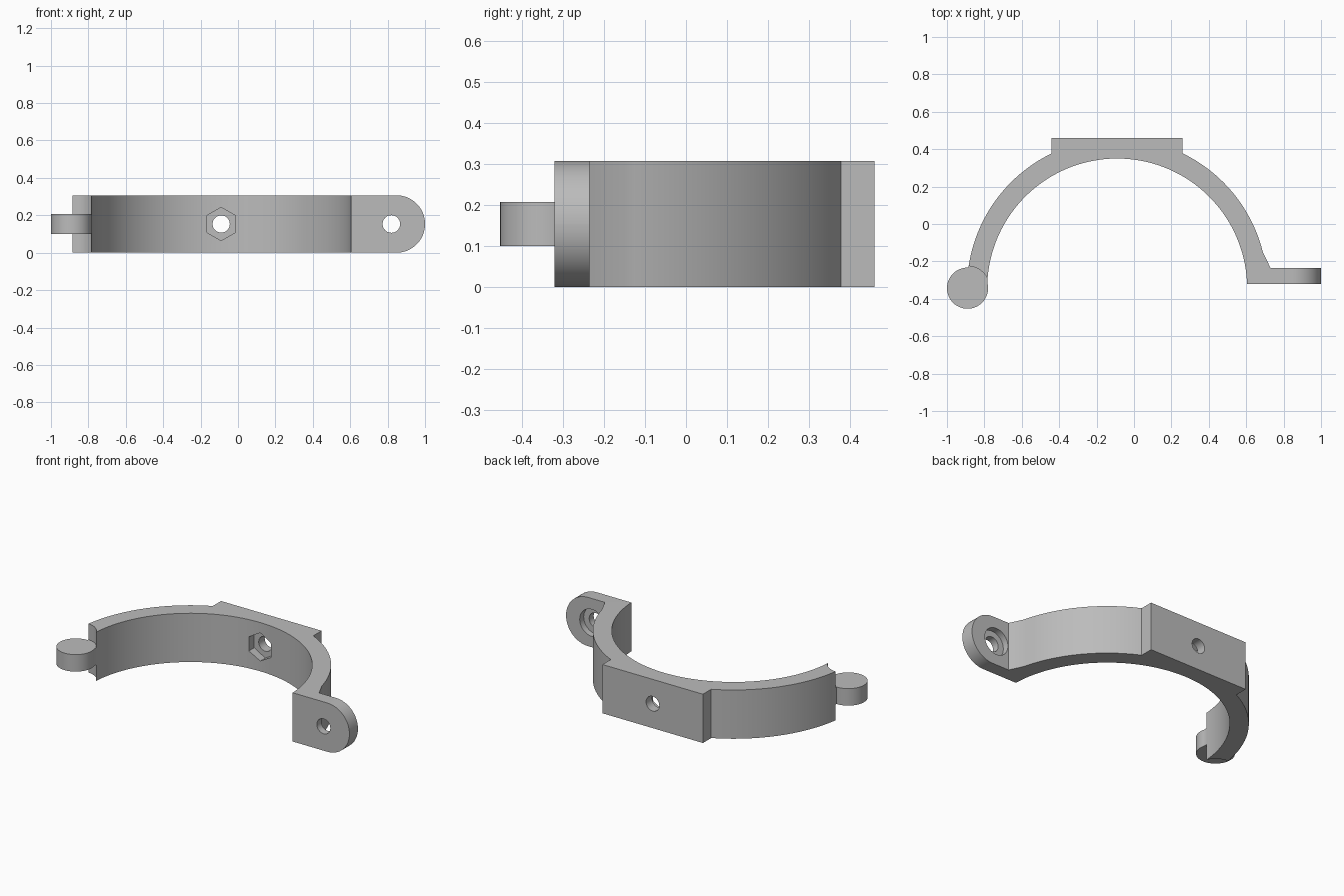
import bpy, bmesh
from math import cos, sin, acos, asin, pi
from mathutils import Matrix, Vector

if "Cube" in bpy.data.objects:
    bpy.data.objects.remove(bpy.data.objects["Cube"], do_unlink=True)

# Main dimensions
CX, CY = -0.09, -0.345
R_IN, R_OUT = 0.695, 0.803
H = 0.307
MID = H / 2
PAD_HALF, PAD_Y = 0.35, 0.46
EAR_FRONT, EAR_BACK = -0.32, -0.235

grey = bpy.data.materials.new("grey plastic")
grey.use_nodes = True
colour = (0.5, 0.5, 0.5, 1)
grey.diffuse_color = colour
grey.node_tree.nodes["Principled BSDF"].inputs["Base Color"].default_value = colour


def make_object(name, bm):
    bmesh.ops.recalc_face_normals(bm, faces=bm.faces)
    mesh = bpy.data.meshes.new(name)
    bm.to_mesh(mesh)
    bm.free()
    mesh.materials.append(grey)
    obj = bpy.data.objects.new(name, mesh)
    bpy.context.collection.objects.link(obj)
    return obj


def arc(radius, start, end, steps):
    angles = [start + (end - start) * i / steps for i in range(steps + 1)]
    return [(CX + radius * cos(a), CY + radius * sin(a)) for a in angles]


def upright(name, x, y, radius, z0, z1, sides=64):
    bm = bmesh.new()
    bmesh.ops.create_cone(bm, cap_ends=True, segments=sides, radius1=radius, radius2=radius,
                          depth=z1 - z0, matrix=Matrix.Translation((x, y, (z0 + z1) / 2)))
    return make_object(name, bm)


def bore(name, x, radius, y0, y1, sides=40):
    bm = bmesh.new()
    place = Matrix.Translation((x, (y0 + y1) / 2, MID)) @ Matrix.Rotation(pi / 2, 4, "X")
    bmesh.ops.create_cone(bm, cap_ends=True, segments=sides, radius1=radius, radius2=radius,
                          depth=y1 - y0, matrix=place)
    return make_object(name, bm)


def combine(target, tool, operation):
    tool.hide_render = True
    mod = target.modifiers.new("combine", "BOOLEAN")
    mod.operation, mod.solver, mod.object = operation, "EXACT", tool
    bpy.ops.object.select_all(action="DESELECT")
    target.select_set(True)
    bpy.context.view_layer.objects.active = target
    bpy.ops.object.modifier_apply(modifier=mod.name)
    bpy.data.objects.remove(tool, do_unlink=True)


# Half ring with mounting pad and ear, drawn as one outline
pad_angle = acos(PAD_HALF / R_OUT)
brace_angle = asin(0.195 / R_OUT)
outline = arc(R_OUT, pi, pi - pad_angle, 32)
outline += [(CX - PAD_HALF, PAD_Y), (CX + PAD_HALF, PAD_Y)]
outline += arc(R_OUT, pad_angle, brace_angle, 28)
outline += [(0.73, EAR_BACK), (1, EAR_BACK), (1, EAR_FRONT)]
outline += arc(R_IN, asin((EAR_FRONT - CY) / R_IN), pi, 80)

bm = bmesh.new()
base = bm.faces.new([bm.verts.new((x, y, 0)) for x, y in outline])
top = bmesh.ops.extrude_face_region(bm, geom=[base])["geom"]
bmesh.ops.translate(bm, vec=Vector((0, 0, H)),
                    verts=[v for v in top if isinstance(v, bmesh.types.BMVert)])
# Round the free end of the ear
corners = [e for e in bm.edges if all(v.co.x > 0.99 for v in e.verts)
           and abs(e.verts[0].co.z - e.verts[1].co.z) < 0.001]
bmesh.ops.bevel(bm, geom=corners, offset=MID - 0.0005, segments=16, profile=0.5, affect="EDGES")
clamp = make_object("clamp_half", bm)

# Hinge: clearance above and below, then the knuckle
HX, HY = -0.89, -0.343
for z0, z1 in ((-0.1, 0.1), (0.207, 0.4)):
    combine(clamp, upright("hinge_clearance", HX, HY, 0.118, z0, z1), "DIFFERENCE")
combine(clamp, upright("hinge_knuckle", HX, HY, 0.11, 0.1, 0.207), "UNION")

# Pad bolt hole with hexagonal nut pocket inside the ring
combine(clamp, bore("pad_hole", CX, 0.046, 0.2, 0.6), "DIFFERENCE")
combine(clamp, bore("nut_pocket", CX, 0.089, 0.2, 0.4, 6), "DIFFERENCE")

# Ear bolt hole with round recess on the back
combine(clamp, bore("ear_hole", 0.82, 0.047, -0.5, -0.1), "DIFFERENCE")
combine(clamp, bore("ear_recess", 0.82, 0.085, -0.275, -0.1), "DIFFERENCE")

clamp.select_set(True)
bpy.context.view_layer.objects.active = clamp
bpy.ops.object.shade_smooth_by_angle(angle=pi / 7)
